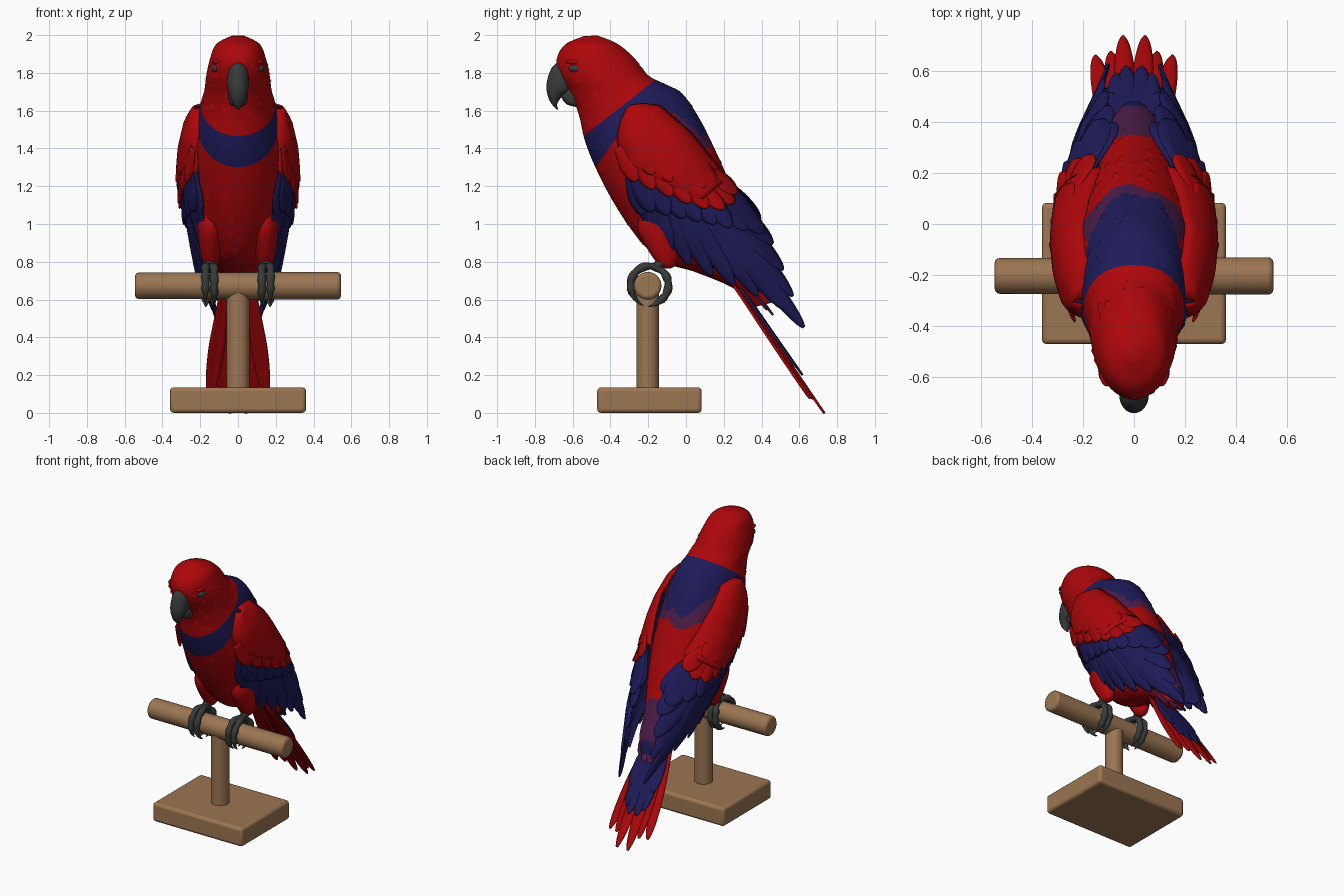
import bpy, bmesh, math, random
from mathutils import Vector

if "Cube" in bpy.data.objects:
    bpy.data.objects.remove(bpy.data.objects["Cube"])
random.seed(4)

def material(name, c):
    m = bpy.data.materials.new(name)
    m.diffuse_color = (*c, 1)
    m.use_nodes = True
    m.node_tree.nodes["Principled BSDF"].inputs["Base Color"].default_value = m.diffuse_color
    return m
RED, NAVY, PURPLE, GREY, WOOD = range(5)
MATS = [material("red", (.42, .002, .003)), material("navy", (.013, .011, .1)),
        material("purple", (.07, .012, .065)), material("dark grey", (.04, .043, .043)),
        material("wood", (.33, .18, .085))]

# ---------- helpers ----------
def make(name, bm, mirror=False, thick=0, angle=50):
    bmesh.ops.recalc_face_normals(bm, faces=bm.faces)
    me = bpy.data.meshes.new(name)
    bm.to_mesh(me)
    bm.free()
    ob = bpy.data.objects.new(name, me)
    bpy.context.collection.objects.link(ob)
    for m in MATS:
        me.materials.append(m)
    if thick:
        s = ob.modifiers.new("thickness", 'SOLIDIFY')
        s.thickness, s.offset = thick, 0
    if mirror:
        ob.modifiers.new("mirror", 'MIRROR').use_mirror_merge = False
    bpy.ops.object.select_all(action='DESELECT')
    ob.select_set(True)
    bpy.context.view_layer.objects.active = ob
    bpy.ops.object.shade_smooth_by_angle(angle=math.radians(angle))
    return ob

def grid(bm, rows, mat, closed=False):
    vs = [[bm.verts.new(p) for p in r] for r in rows]
    n = len(vs[0])
    for a, b in zip(vs, vs[1:]):
        for i in range(n if closed else n - 1):
            j = (i + 1) % n
            bm.faces.new((a[i], a[j], b[j], b[i])).material_index = mat
    if closed:
        for r in (vs[0], vs[-1]):
            bm.faces.new(r).material_index = mat

def lerp(x, pts):
    for (x0, y0), (x1, y1) in zip(pts, pts[1:]):
        if x <= x1:
            return y0 + (y1 - y0) * max(0, (x - x0) / (x1 - x0))
    return pts[-1][1]

def spline(keys, t):
    """Smooth curve through the key tuples, t in 0..1"""
    f = min(t, .99999) * (len(keys) - 1)
    i = int(f)
    f -= i
    k = [keys[max(0, min(len(keys) - 1, i + d))] for d in (-1, 0, 1, 2)]
    return [.5 * (2*b + (c-a)*f + (2*a-5*b+4*c-d)*f*f + (3*b-a-3*c+d)*f**3)
            for a, b, c, d in zip(*k)]

def oval(keys, t, a, cx=0):
    """Point on a cross-section given by front (y,z), back (y,z) and half width"""
    yf, zf, yb, zb, w = spline(keys, t)
    c = math.cos(a) / 2
    return Vector((cx + w * math.sin(a), (yf+yb)/2 + (yb-yf)*c, (zf+zb)/2 + (zb-zf)*c))

def loft(bm, keys, mat, n=24, sides=32, cx=0):
    grid(bm, [[oval(keys, i/n, math.tau*j/sides, cx) for j in range(sides)]
              for i in range(n + 1)], mat, True)

def tube(bm, path, radii, mat):
    rows = []
    for i, p in enumerate(path):
        t = (path[min(i+1, len(path)-1)] - path[max(i-1, 0)]).normalized()
        n = t.cross(Vector((1, 0, 0)))
        rows.append([p + radii[i] * (Vector((math.cos(a), 0, 0)) + n * math.sin(a))
                     for a in [math.tau*k/12 for k in range(12)]])
    grid(bm, rows, mat, True)

def feather(bm, surf, base, tip, width, o, mat):
    """Leaf shape laid on a surface surf(a, b, offset)"""
    b, d = Vector(base), Vector(tip) - Vector(base)
    side = Vector((-d.y, d.x)).normalized()
    rows = []
    for i in range(15):
        u = 1 - (1 - i / 14) ** 1.7
        w = width / 2 * min(1, .5 + u) * math.sqrt(max(.01, 1 - max(0, (u-.55)/.45)**2))
        rows.append([surf(*(b + d*u + side*w*k/2), o - .018*(1-u) - .0015*k*k)
                     for k in range(-2, 3)])
    grid(bm, rows, mat)

def box(bm, lo, hi):
    r = bmesh.ops.create_cube(bm, size=1)
    for v in r['verts']:
        v.co = [l + (c + .5) * (h - l) for l, h, c in zip(lo, hi, v.co)]

# ---------- wooden stand ----------
for name in ("stand_base", "stand_post", "perch_bar"):
    bm = bmesh.new()
    if name == "stand_base":
        box(bm, (-.36, -.47, 0), (.36, .083, .135))
    else:
        bar = name == "perch_bar"
        bmesh.ops.create_cone(bm, cap_ends=True, segments=32, radius1=.07 if bar else .06,
                              radius2=.073 if bar else .06, depth=1.09 if bar else .56)
        for v in bm.verts:
            x, y, z = v.co
            v.co = (z, y - .203, x + .673) if bar else (x, y - .203, z + .4)
    for f in bm.faces:
        f.material_index = WOOD
    ob = make(name, bm, angle=40)
    bv = ob.modifiers.new("soft edges", 'BEVEL')
    bv.width, bv.segments, bv.angle_limit = .02 if name != "stand_post" else .005, 3, .8

# ---------- head and body ----------
BODY = [(-.54, 1.995, -.47, 1.998, .035), (-.64, 1.95, -.365, 1.955, .115),
        (-.685, 1.87, -.275, 1.88, .148), (-.665, 1.78, -.205, 1.79, .168),
        (-.605, 1.675, -.11, 1.74, .178), (-.565, 1.57, -.02, 1.69, .2),
        (-.535, 1.44, .07, 1.56, .23), (-.475, 1.29, .16, 1.38, .245),
        (-.375, 1.1, .235, 1.21, .24), (-.25, .92, .30, 1.05, .215),
        (-.12, .80, .36, .91, .17), (.05, .745, .41, .80, .13),
        (.25, .66, .46, .69, .10), (.36, .56, .48, .59, .06)]

def plumage(p, n):
    x, y, z = p
    if z < 1.46 + .78 * (y + .55):
        if z > 1.3 + 1.4 * (y + .48) or z > 1.47 + .02*math.sin(40*x) + 1.5*max(0, abs(x) - .1):
            return NAVY
        if y > -.06 and z > 1.40 + .02 * math.sin(28 * x):
            return PURPLE
        if y > .34 and z < .94 and n.y > .3:
            return PURPLE if y < .46 else NAVY
    return RED
bm = bmesh.new()
loft(bm, BODY, RED, 110, 80)
for co, no in (((0, -.55, 1.46), (0, -.78, 1)), ((0, -.48, 1.3), (0, -1.4, 1))):
    bmesh.ops.bisect_plane(bm, geom=bm.verts[:] + bm.edges[:] + bm.faces[:],
                           plane_co=co, plane_no=no)
bm.normal_update()
for f in bm.faces:
    f.material_index = plumage(f.calc_center_median(), f.normal)
make("body", bm, angle=80)

# small raised feathers scattered over the body, away from colour borders
bm = bmesh.new()
for _ in range(260):
    t, a = random.uniform(.14, .78), random.uniform(0, math.tau)
    mid = (oval(BODY, t, 0) + oval(BODY, t, math.pi)) / 2
    n = (oval(BODY, t, a) - mid).normalized()
    base = [oval(BODY, t + dt, a + da) for dt, da in
            ((0, 0), (.014, .07), (.024, .045), (.029, 0), (.024, -.045), (.014, -.07))]
    cols = {plumage(q, n) for q in base}
    if len(cols) == 1:
        pts = [q + n * h for q, h in zip(base, (-.002, .001, .003, .006, .003, .001))]
        bm.faces.new([bm.verts.new(q) for q in pts]).material_index = cols.pop()
make("body_feathers", bm)

# ---------- beak ----------
bm = bmesh.new()
loft(bm, [(-.665, 1.868, -.61, 1.86, .022), (-.712, 1.825, -.59, 1.80, .05),
          (-.736, 1.755, -.60, 1.71, .058), (-.737, 1.70, -.655, 1.675, .045),
          (-.718, 1.645, -.682, 1.635, .026), (-.683, 1.605, -.676, 1.607, .006)], GREY)
make("upper_beak", bm)
bm = bmesh.new()
loft(bm, [(-.645, 1.705, -.56, 1.73, .045), (-.66, 1.675, -.55, 1.68, .05),
          (-.64, 1.64, -.56, 1.63, .042), (-.61, 1.625, -.585, 1.62, .012)], GREY)
make("lower_beak", bm)

# ---------- eyes with brow ridges ----------
for name, c, r, mat in (("eye", (.114, -.575, 1.824), (.026, .046, .025), GREY),
                        ("brow", (.106, -.58, 1.858), (.03, .055, .015), RED)):
    bm = bmesh.new()
    bmesh.ops.create_uvsphere(bm, u_segments=20, v_segments=12, radius=1)
    for v in bm.verts:
        v.co = [a + b * k for a, b, k in zip(c, r, v.co)]
    for f in bm.faces:
        f.material_index = mat
    make(name, bm, True)

# ---------- wings: s runs shoulder to tip, v runs belly side to back side ----------
def wing(s, v, o):
    x = lerp(s, [(-.15, .20), (0, .262), (.15, .289), (.3, .298), (.6, .28),
                 (.9, .235), (1.2, .14), (1.36, .095)])
    x -= (1.3 if v < 0 else lerp(s, [(.15, 1.7), (.55, 3.6), (1, 5.5)])) * v * v
    return Vector((x + o, -.25 + .64*s + .767*v, 1.5 - .767*s + .64*v))

def shell(bm, s0, s1, low, high, o, roll, mat):
    rows = []
    for i in range(25):
        s = s0 + (s1 - s0) * i / 24
        lo, hi = lerp(s, low), lerp(s, high)
        rows.append([wing(s, lo + (hi-lo)*j/16, o - roll * abs(j/8 - 1)**5)
                     for j in range(17)])
    grid(bm, rows, mat)

bm = bmesh.new()
shell(bm, .12, 1.15, [(.12, -.19), (.387, -.255), (.725, -.21), (.97, -.09), (1.15, -.03)],
      [(.12, .17), (.6, .18), (.95, .13), (1.15, .06)], -.012, .02, NAVY)
tips = [(.36, -.27), (.48, -.285), (.6, -.275), (.72, -.25), (.84, -.2), (.96, -.14), (1.08, -.08),
        (1.22, -.02), (1.365, .0), (1.2, .06), (1.06, .11), (.92, .155), (.78, .185)]
for i, t in enumerate(tips):        # long flight feathers
    k = i / (len(tips) - 1)
    feather(bm, wing, (.13 + .27*k, -.17 + .3*k), t, .1, .004 + .002 * (i % 3), NAVY)
for i in range(8):                  # shorter row above them
    k = i / 7
    feather(bm, wing, (.15 + .27*k, -.16 + .31*k), (.38 + .46*k, -.22 + .37*k), .11, .015 + .002*(i % 2), NAVY)
make("wing_flight_feathers", bm, True, .008)

bm = bmesh.new()
shell(bm, -.125, .5, [(-.125, .02), (-.09, -.06), (-.03, -.125), (.13, -.205), (.3, -.13), (.5, -.02)],
      [(-.125, .05), (-.09, .11), (-.02, .17), (.2, .205), (.5, .2)], .028, .05, RED)
for row in range(2):                # feather tips along the lower border
    for i, (s, v) in enumerate([(.2, -.185), (.29, -.14), (.38, -.09), (.47, -.04),
                                (.55, .015), (.61, .075), (.62, .135), (.59, .18)]):
        if row == 0 or 1 < i < 7:
            feather(bm, wing, (s - .2 - .15*row, v * .8), (s - .15*row, v), .085,
                    .029 + .002*row + .002*(i % 2), RED)
make("wing_covert_feathers", bm, True, .008)

# ---------- tail: a runs across, b runs along ----------
def tail(a, b, o):
    return Vector((a, .28 + .455*b + .84*o, .70 - .70*b + .545*o - .6*a*a))

bm = bmesh.new()
for x, l, o in ((.043, 1, .0), (.09, .88, -.008), (.15, .86, -.014)):
    feather(bm, tail, (x * .45, .0), (x, l), .085, o, RED)
make("tail_feathers", bm, True, .008)
bm = bmesh.new()
for x, l, o in ((.03, .72, .013), (.07, .66, .01), (.09, .5, .008)):
    feather(bm, tail, (x * .6, .05), (x, l), .09, o, NAVY)
for x, l, o in ((.02, .3, .055), (.07, .25, .045)):
    feather(bm, tail, (x, -.1), (x, l), .09, o, PURPLE)
make("upper_tail_feathers", bm, True, .007)

# ---------- legs and feet ----------
bm = bmesh.new()
loft(bm, [(-.24, 1.06, 0, 1.08, .06), (-.255, .97, -.01, 1.0, .07), (-.20, .86, -.03, .88, .058),
          (-.15, .79, -.05, .79, .038), (-.12, .765, -.08, .765, .015)], RED, 16, 24, .145)
make("thigh", bm, True)
bm = bmesh.new()
tube(bm, [Vector((.15, -.1, .85)), Vector((.15, -.12, .8)), Vector((.15, -.16, .775))],
     [.03, .03, .024], GREY)
for x, sweep in ((.126, 190), (.172, 175), (.13, -150), (.17, -160)):
    path, rad = [], []
    for i in range(19):
        u = i / 18
        a = math.radians(65 + sweep * u)
        R = .1 + .014 * max(0, u - .75) * 4
        path.append(Vector((x + (.15 - x) * max(0, 1 - 4*u), -.193 + R*math.cos(a), .677 + R*math.sin(a))))
        rad.append(.021 + .003 * math.cos(u * 25) if u < .75 else .018 * (1.02 - u) / .27)
    tube(bm, path, rad, GREY)
make("foot", bm, True)
